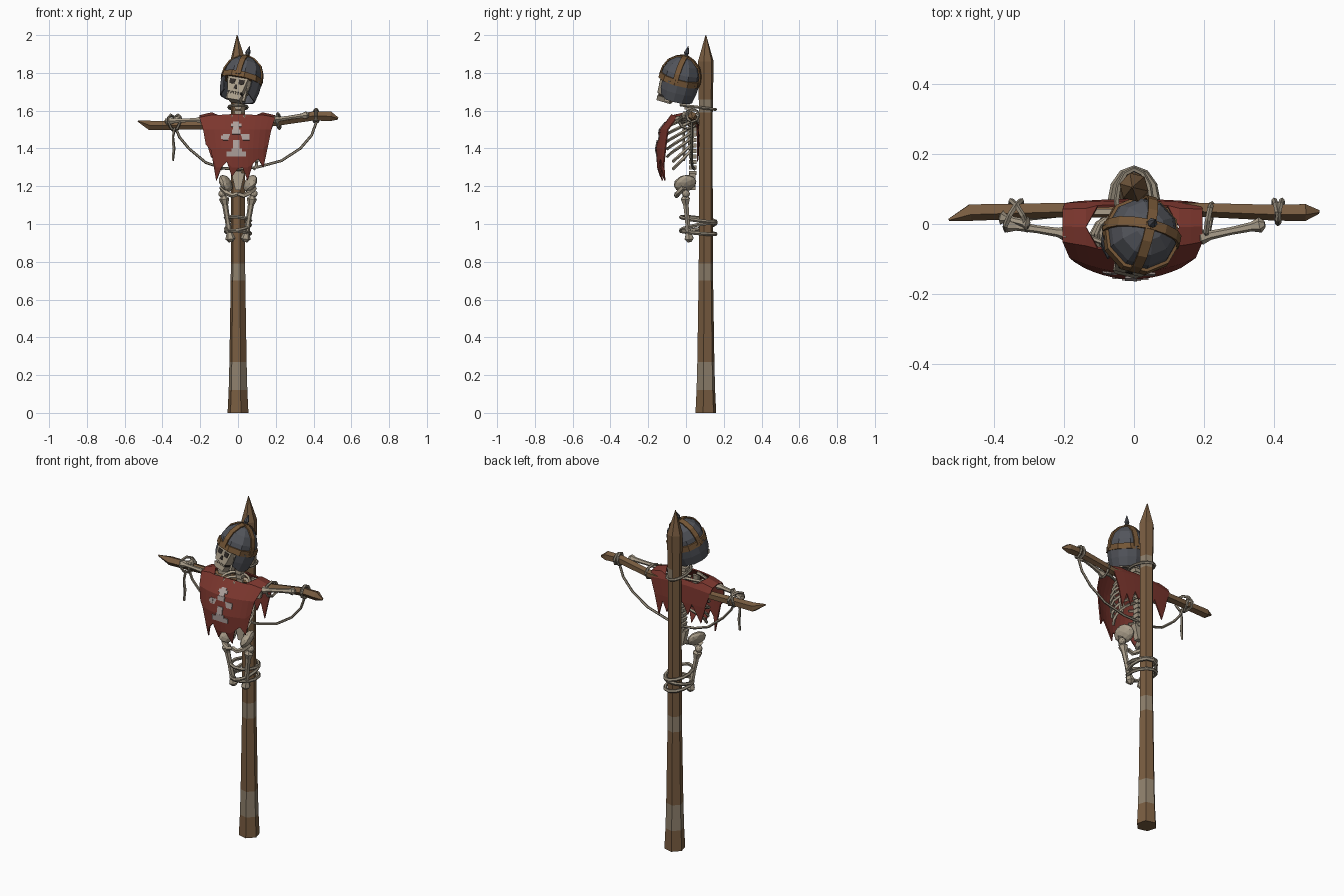
import bpy, bmesh, math
from mathutils import Vector, Matrix, Euler

if "Cube" in bpy.data.objects:
    bpy.data.objects.remove(bpy.data.objects["Cube"])

def mat(name, c):
    m = bpy.data.materials.new(name)
    m.diffuse_color = (*c, 1)
    m.use_nodes = True
    m.node_tree.nodes["Principled BSDF"].inputs["Base Color"].default_value = m.diffuse_color
    return m

WOOD = mat("brown wood", (.19, .108, .052))
WORN = mat("worn wood", (.27, .215, .15))
BONE = mat("bone", (.40, .34, .255))
ROPE = mat("rope", (.29, .25, .19))
CLOTH = mat("red cloth", (.20, .037, .027))
EMBLEM = mat("pale emblem", (.42, .35, .33))
IRON = mat("dark iron", (.085, .09, .105))
BRONZE = mat("bronze trim", (.18, .095, .038))
DARK = mat("dark hollow", (.03, .024, .02))

def finish(name, bm, mats, mtx=None, thick=0, off=0):
    bmesh.ops.recalc_face_normals(bm, faces=bm.faces)
    me = bpy.data.meshes.new(name)
    bm.to_mesh(me)
    bm.free()
    for m in mats:
        me.materials.append(m)
    ob = bpy.data.objects.new(name, me)
    bpy.context.collection.objects.link(ob)
    if mtx:
        ob.matrix_world = mtx
    if thick:
        s = ob.modifiers.new("thickness", 'SOLIDIFY')
        s.thickness, s.offset = thick, off
    return ob

def tube(name, pts, mats, n=5, closed=False, rule=None, mtx=None, turn=0, ref=None):
    """Sweep an n-gon along points (x, y, z, radius)."""
    bm = bmesh.new()
    P = [Vector(p[:3]) for p in pts]
    k, rings = len(P), []
    up = ref or (Vector((0, 1, 0)) if abs((P[k // 2] - P[0]).normalized().z) > .8 else Vector((0, 0, 1)))
    for i in range(k):
        a = P[i - 1] if (i or closed) else P[0]
        b = P[(i + 1) % k] if (i < k - 1 or closed) else P[i]
        t = (b - a).normalized()
        s = t.cross(up).normalized()
        w = s.cross(t)
        rings.append([bm.verts.new(P[i] + pts[i][3] * (s * math.cos(q) + w * math.sin(q)))
                      for q in (turn + 2 * math.pi * j / n for j in range(n))])
    for i in range(k if closed else k - 1):
        A, B = rings[i], rings[(i + 1) % k]
        for j in range(n):
            f = bm.faces.new((A[j], A[(j + 1) % n], B[(j + 1) % n], B[j]))
            if rule:
                f.material_index = rule(i, f.calc_center_median())
    if not closed:
        bm.faces.new(rings[0])
        bm.faces.new(rings[-1])
    return finish(name, bm, mats, mtx)

def bone(name, a, b, r):
    a, b = Vector(a), Vector(b)
    prof = [(0, .7), (.07, 1.6), (.2, .95), (.5, .8), (.8, .95), (.93, 1.6), (1, .7)]
    return tube(name, [(*a.lerp(b, t), r * s) for t, s in prof], [BONE], 6)

def rope_loop(name, c, a, b, r=.009, n=10):
    c, a, b = Vector(c), Vector(a), Vector(b)
    q = [2 * math.pi * i / n for i in range(n)]
    return tube(name, [(*(c + a * math.cos(t) + b * math.sin(t)), r) for t in q], [ROPE], 5, True,
                ref=a.cross(b).normalized())

def block(name, loc, size, m, mtx=None, rot=(0, 0, 0), taper=1, ico=False):
    bm = bmesh.new()
    if ico:
        bmesh.ops.create_icosphere(bm, subdivisions=2, radius=1)
    else:
        bmesh.ops.create_cube(bm, size=2)
        for v in bm.verts:
            if v.co.z < 0:
                v.co.x *= taper
    M = Matrix.LocRotScale(Vector(loc), Euler(rot), Vector(size))
    bm.transform(M)
    return finish(name, bm, [m], mtx)

# Upright stake with worn bands and crossbar
stake = [(0, .057), (.12, .051), (.27, .047), (.70, .040), (.79, .039), (1.2, .038), (1.59, .038), (1.66, .039), (1.86, .043), (2, .002)]
tube("upright_stake", [(-.005 if z > 1.9 else 0, .105, z, r) for z, r in stake], [WOOD, WORN], 6, turn=.25,
     rule=lambda i, c: int(i in (1, 3) or (i == 6 and c.x > 0)))
tube("crossbar", [(-.53, .012, 1.545, .004), (-.47, .035, 1.522, .026), (-.2, .042, 1.522, .023), (.2, .042, 1.54, .022),
                  (.4, .035, 1.572, .025), (.49, .035, 1.57, .027), (.53, .035, 1.558, .006)], [WOOD], 5)

# Spine, neck and ribs
for i in range(14):
    z = 1.27 + i * .029
    block(f"vertebra_{i}", (0, .035 - .03 * max(0, i - 9) / 4, z), (.021, .02, .011), BONE, taper=.75)
for i in range(7):
    w = .075 + .045 * math.sin(.4 + i * .36)
    z0 = 1.575 - i * .028
    reach = 2.75 if i < 5 else 2.1
    for s in (-1, 1):
        pts = []
        for j in range(7):
            t = .2 + (reach - .2) * j / 6
            pts.append((s * w * math.sin(t), -.035 + .07 * math.cos(t), z0 - .03 * (1 - math.cos(t)) - .012 * i * j / 6, .0085))
        tube(f"rib_{i}_{s}", pts, [BONE], 4)
block("breastbone", (0, -.103, 1.48), (.018, .008, .06), BONE, taper=.6, rot=(-.12, 0, 0))

# Shoulders, arms, pelvis and thighs
for s in (-1, 1):
    bone(f"collarbone_{s}", (s * .02, -.08, 1.565), (s * .175, -.02, 1.56), .009)
    block(f"shoulder_blade_{s}", (s * .11, .035, 1.51), (.045, .008, .055), BONE, taper=.3)
    block(f"pelvis_wing_{s}", (s * .065, -.005, 1.215), (.028, .062, .05), BONE, rot=(.25, s * .55, s * .3), ico=True)
    tube(f"pelvis_arch_{s}", [(s * .085, -.01, 1.195, .018), (s * .06, -.04, 1.165, .014), (s * .03, -.05, 1.15, .013),
                              (0, -.05, 1.16, .012)], [BONE], 5)
    block(f"hip_joint_{s}", (s * .083, 0, 1.16), (.021, .021, .021), BONE, ico=True)
    bone(f"thigh_bone_{s}", (s * .076, -.005, 1.15), (s * .037, .018, .905), .017)
block("sacrum", (0, .035, 1.225), (.035, .016, .045), BONE, taper=.4)
bone("upper_arm_left", (-.18, -.03, 1.552), (-.375, .0, 1.545), .014)
bone("forearm_stub_left", (-.30, .0, 1.565), (-.385, .02, 1.54), .013)
bone("upper_arm_right", (.18, -.04, 1.55), (.375, .0, 1.578), .014)

# Tabard surface: depth depends on height and on position across the width
FRONT = [(1.6, -.01), (1.585, -.07), (1.5, -.135), (1.4, -.155), (1.3, -.15), (1.2, -.12)]
BACK = [(1.6, -.01), (1.59, .045), (1.55, .063), (1.45, .068), (1.3, .065)]

def depth(prof, z, f):
    for (za, ya), (zb, yb) in zip(prof, prof[1:]):
        if z >= zb:
            break
    y = ya + (yb - ya) * (za - z) / (za - zb)
    return y * (1 - (.3 if y < 0 else .1) * f * f)

def half_width(z):
    return .2 - .035 * min(1, max(0, (1.57 - z) / .12))

bm = bmesh.new()
HEM_F = [1.42, 1.39, 1.23, 1.30, 1.33, 1.25, 1.29, 1.30, 1.23, 1.32, 1.345, 1.30, 1.43]
HEM_B = [1.44, 1.35, 1.40, 1.45, 1.38, 1.44, 1.46, 1.41, 1.45, 1.36, 1.42, 1.33, 1.45]
for prof, hem, neck in ((FRONT, HEM_F, 1.58), (BACK, HEM_B, 1.575)):
    cols = []
    for i, zb in enumerate(hem):
        f = i / 6 - 1
        col = []
        for z, _ in prof:
            z = max(z, zb)
            if abs(f) < .55:
                z = min(z, neck)
            drop = .028 * f * f * max(0, (z - 1.5) / .1)
            col.append(bm.verts.new((f * half_width(z) - .004, depth(prof, z, f), z - drop)))
        cols.append(col)
    for A, B in zip(cols, cols[1:]):
        for j in range(len(prof) - 1):
            bm.faces.new((A[j], A[j + 1], B[j + 1], B[j]))
bmesh.ops.remove_doubles(bm, verts=bm.verts, dist=.0005)
bmesh.ops.dissolve_degenerate(bm, edges=bm.edges, dist=.0003)
finish("torn_tabard", bm, [CLOTH], thick=.007)

# Pale cross on the chest, laid on the cloth
bm = bmesh.new()
for x0, x1, z0, z1 in ((-.032, .012, 1.475, 1.5), (-.026, .006, 1.5, 1.54), (-.038, .018, 1.515, 1.53),
                       (-.08, .062, 1.443, 1.475), (-.09, -.065, 1.45, 1.468), (-.026, .008, 1.40, 1.443),
                       (-.035, .02, 1.385, 1.4), (-.062, .042, 1.357, 1.385)):
    bm.faces.new([bm.verts.new((x, depth(FRONT, z, x / half_width(z)) - .007, z))
                  for x, z in ((x0, z0), (x1, z0), (x1, z1), (x0, z1))])
finish("chest_cross", bm, [EMBLEM], thick=.005)

# Skull, tilted together with the helmet
HEAD = Matrix.LocRotScale(Vector((.02, -.033, 1.765)), None, None) @ Matrix.Rotation(math.radians(13), 4, 'Y') \
    @ Matrix.Rotation(math.radians(-14), 4, 'X') @ Matrix.Rotation(math.radians(-14), 4, 'Z')
block("skull", (0, 0, -.015), (.078, .09, .085), BONE, HEAD, ico=True)
block("face_bone", (0, -.05, -.055), (.056, .042, .04), BONE, HEAD, taper=.72)
block("jaw", (0, -.05, -.122), (.042, .038, .014), BONE, HEAD, taper=.75)
block("mouth_gap", (0, -.048, -.101), (.034, .034, .012), DARK, HEAD)
block("nose_hole", (0, -.092, -.068), (.005, .003, .011), DARK, HEAD, taper=2)
for s in (-1, 1):
    block(f"eye_socket_{s}", (s * .025, -.092, -.04), (.016, .003, .013), DARK, HEAD, taper=.8)
    block(f"jaw_hinge_{s}", (s * .044, -.03, -.095), (.007, .014, .03), BONE, HEAD)
for i in range(5):
    block(f"tooth_{i}", (-.026 + i * .013, -.084, -.1), (.0045, .004, .010), BONE, HEAD)

# Helmet: faceted dome, rim, crossing straps, hanging guard, spike
DOME = [(0, .105), (.045, .1), (.088, .08), (.118, .042), (.128, .004)]
tube("helmet_dome", [(0, 0, z, r) for z, r in DOME], [IRON], 10, mtx=HEAD)
tube("helmet_rim", [(0, 0, -.014, .109), (0, 0, -.013, .114), (0, 0, .018, .112), (0, 0, .019, .104)], [BRONZE], 10, mtx=HEAD)
for k in range(2):
    bm = bmesh.new()
    arc = [(-r - .004, z) for z, r in DOME[:4]] + [(0, .133)] + [(r + .004, z) for z, r in DOME[3::-1]]
    rows = [[bm.verts.new((w, a, z)) for w in (-.014, .014)] for a, z in arc]
    for A, B in zip(rows, rows[1:]):
        bm.faces.new((*A, *B[::-1]))
    finish(f"helmet_strap_{k}", bm, [BRONZE], HEAD @ Matrix.Rotation(k * math.pi / 2, 4, 'Z'), .008)
bm = bmesh.new()
rows = []
for i in range(11):
    q = math.radians(-90 + 45 + 27 * i)
    drop = -.105 if 0 < i < 10 else -.085
    rows.append([bm.verts.new((r * math.cos(q), r * math.sin(q), z)) for r, z in ((.106, 0), (.102, -.055), (.092, drop))])
for A, B in zip(rows, rows[1:]):
    for j in range(2):
        bm.faces.new((A[j], A[j + 1], B[j + 1], B[j]))
finish("helmet_guard", bm, [IRON], HEAD, .007)
tube("helmet_spike", [(0, 0, .12, .012), (0, 0, .14, .01), (0, 0, .15, .015), (0, 0, .188, .001)], [IRON], 6, mtx=HEAD)

# Rope bindings
rope_loop("neck_rope", (0, .065, 1.618), (.05, 0, 0), (0, .092, -.012), .008, 12)
for i, (z, d) in enumerate(((1.025, -.012), (.985, .018), (.955, -.008))):
    rope_loop(f"leg_rope_{i}", (0, .065, z), (.066, 0, d * .6), (0, .093, d), .01, 12)
for i, (x, y, z, h, w, lean) in enumerate(((-.345, .025, 1.535, .042, .042, .022), (-.33, .025, 1.535, .042, .042, -.022),
                                           (.215, .01, 1.545, .04, .048, .008), (.408, .035, 1.574, .033, .033, -.006),
                                           (.418, .035, 1.574, .033, .033, .006))):
    rope_loop(f"arm_rope_{i}", (x, y, z), (lean, w, 0), (-lean * .5, 0, h), .008, 8)
tube("sagging_rope", [(x, y, z, .0075) for x, y, z in (
    (.415, .03, 1.54), (.39, .03, 1.47), (.33, .03, 1.4), (.23, .03, 1.335), (.1, .035, 1.3), (0, .045, 1.29), (-.08, .035, 1.295),
    (-.17, .03, 1.325), (-.26, .02, 1.40), (-.31, .015, 1.46), (-.33, .015, 1.51))], [ROPE])
tube("hanging_rope_end", [(-.335, -.01, 1.51, .008), (-.345, -.012, 1.46, .007), (-.34, -.01, 1.40, .009), (-.345, -.01, 1.335, .006)], [ROPE])
